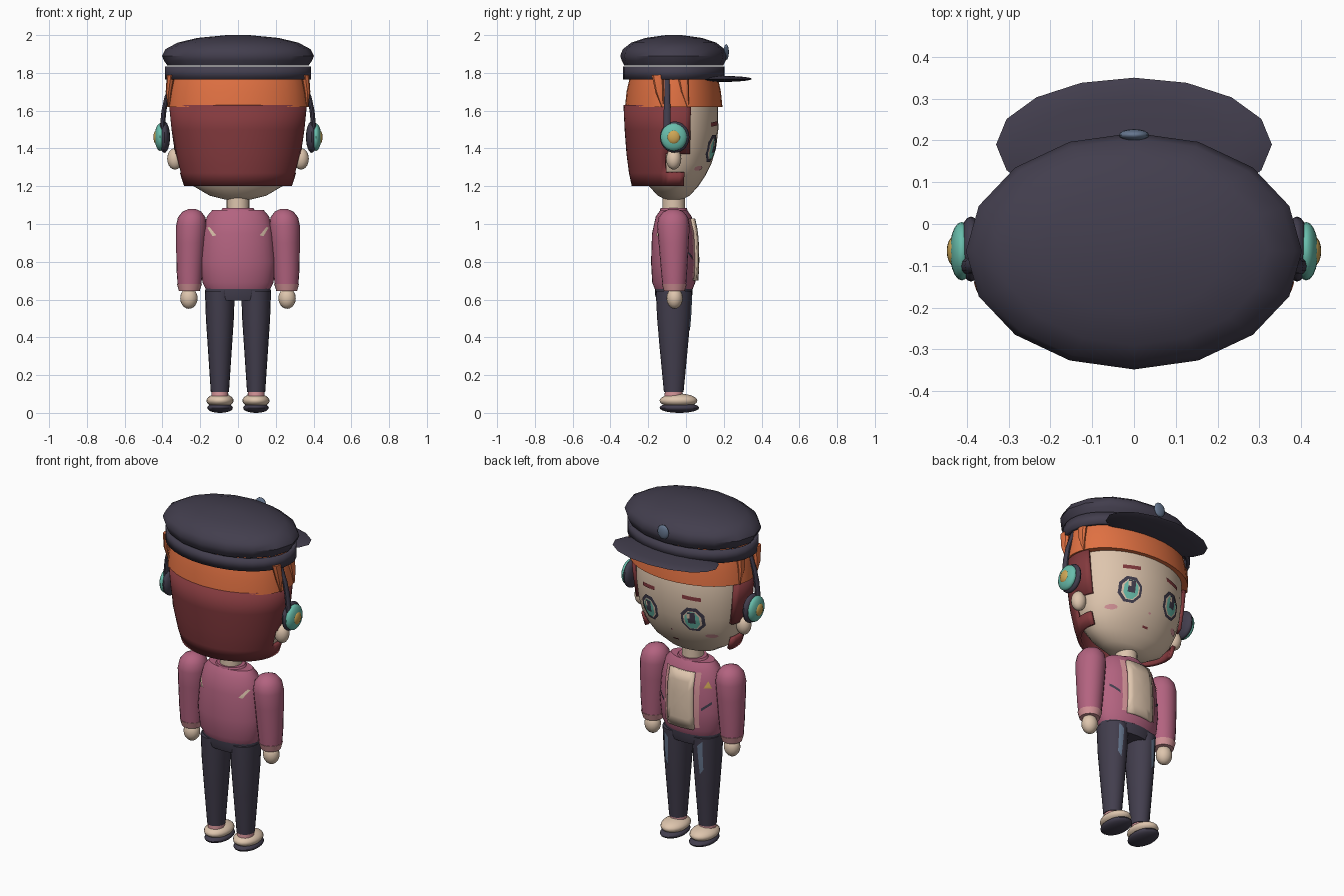
import bpy, bmesh, math
from mathutils import Vector

if "Cube" in bpy.data.objects:
    bpy.data.objects.remove(bpy.data.objects["Cube"], do_unlink=True)


def material(name, r, g, b):
    m = bpy.data.materials.new(name)
    m.use_nodes = True
    m.diffuse_color = (r, g, b, 1)
    m.node_tree.nodes["Principled BSDF"].inputs["Base Color"].default_value = (r, g, b, 1)
    return m


CHARCOAL = material("charcoal", 0.055, 0.048, 0.075)
ORANGE = material("orange", 0.75, 0.165, 0.055)
DARK_RED = material("dark red", 0.23, 0.042, 0.048)
PINK = material("rose pink", 0.45, 0.125, 0.215)
SKIN = material("cream skin", 0.73, 0.56, 0.42)
BLUSH = material("light pink", 0.65, 0.29, 0.31)
TEAL = material("teal", 0.14, 0.51, 0.41)
GOLD = material("gold", 0.62, 0.38, 0.09)
SLATE = material("slate blue", 0.13, 0.18, 0.27)
CY = -0.065  # depth of the body axis


def finish(bm, name, mat, thick=0, angle=40):
    me = bpy.data.meshes.new(name)
    bm.to_mesh(me)
    bm.free()
    me.materials.append(mat)
    me.shade_smooth()
    me.set_sharp_from_angle(angle=math.radians(angle))
    ob = bpy.data.objects.new(name, me)
    bpy.context.collection.objects.link(ob)
    if thick:
        mod = ob.modifiers.new("Thickness", "SOLIDIFY")
        mod.thickness = thick
        mod.offset = -1
    return ob


def loft(name, rings, mat, seg=20, arc=None, caps=True, thick=0, drop=None):
    """Skin elliptical rings (z, cx, cy, rx, ry), low to high; arc gives an open shell."""
    bm = bmesh.new()
    a0, a1 = arc or (0, 360)
    n = seg + 1 if arc else seg
    rows = []
    for z, cx, cy, rx, ry in rings:
        row = []
        for i in range(n):
            a = math.radians(a0 + (a1 - a0) * i / seg)
            row.append(bm.verts.new((cx + rx * math.cos(a), cy + ry * math.sin(a), z)))
        rows.append(row)
    for lo, hi in zip(rows, rows[1:]):
        for i in range(seg):
            j = (i + 1) % n
            bm.faces.new((lo[i], lo[j], hi[j], hi[i]))
    if caps and not arc:
        bm.faces.new(rows[0][::-1])
        bm.faces.new(rows[-1])
    if drop:
        gone = [f for f in bm.faces if drop(f.calc_center_median())]
        bmesh.ops.delete(bm, geom=gone, context="FACES")
    return finish(bm, name, mat, thick)


def column(name, rows, mat, **kw):
    """Loft on the body axis from (z, rx, ry) rows."""
    return loft(name, [(z, 0, CY, rx, ry) for z, rx, ry in rows], mat, **kw)


def ball(name, loc, rad, mat, seg=20, rows=12):
    bm = bmesh.new()
    bmesh.ops.create_uvsphere(bm, u_segments=seg, v_segments=rows, radius=1)
    for v in bm.verts:
        v.co = Vector(loc) + Vector(c * r for c, r in zip(v.co, rad))
    return finish(bm, name, mat)


def depth(rows, x, z):
    """Half depth at (x, z) of a column built from the given rows."""
    z = min(max(z, rows[0][0]), rows[-1][0])
    for (z0, x0, y0), (z1, x1, y1) in zip(rows, rows[1:]):
        if z <= z1:
            t = (z - z0) / (z1 - z0)
            rx, ry = x0 + (x1 - x0) * t, y0 + (y1 - y0) * t
            return ry * math.sqrt(max(0, 1 - (x / rx) ** 2))


def plate(name, pts, rows, mat, off=0.004, side=1, cx=0, cy=CY, thick=0):
    """Polygon of (x, z) points wrapped on the face (side 1) or back (side -1) of a column."""
    outline = []
    for (xa, za), (xb, zb) in zip(pts, pts[1:] + pts[:1]):
        outline += [(xa + (xb - xa) * k / 4, za + (zb - za) * k / 4) for k in range(4)]
    mx = sum(p[0] for p in outline) / len(outline)
    mz = sum(p[1] for p in outline) / len(outline)
    bm = bmesh.new()

    def vert(x, z):
        return bm.verts.new((x, cy + side * (depth(rows, x - cx, z) + off), z))
    loops = [[vert(mx + (x - mx) * s, mz + (z - mz) * s) for x, z in outline] for s in (1, 0.66, 0.33)]
    mid, n = vert(mx, mz), len(outline)
    for i in range(n):
        j = (i + 1) % n
        for a, b in zip(loops, loops[1:]):
            bm.faces.new((a[i], a[j], b[j], b[i]))
        bm.faces.new((loops[-1][i], loops[-1][j], mid))
    bm.normal_update()
    for f in bm.faces:
        if f.normal.y * side < 0:
            f.normal_flip()
    return finish(bm, name, mat, thick)


def oval(x, z, rx, rz, n=8):
    return [(x + rx * math.cos(math.tau * (i + .5) / n), z + rz * math.sin(math.tau * (i + .5) / n))
            for i in range(n)]


def box(x, z, w, h, skew=0):
    return [(x - w, z - h - skew), (x + w, z - h + skew), (x + w, z + h + skew), (x - w, z + h - skew)]


# Head, neck and trunk
HEAD = [(1.13, .07, .045), (1.15, .15, .085), (1.2, .235, .13), (1.26, .28, .17), (1.32, .305, .2),
        (1.4, .322, .224), (1.5, .333, .236), (1.62, .335, .235), (1.75, .31, .2)]
TORSO = [(.655, .17, .1), (.69, .188, .114), (.8, .2, .12), (.95, .187, .115), (1.04, .165, .095), (1.075, .135, .07)]
column("head", HEAD, SKIN, seg=32)
column("neck", [(1.05, .06, .06), (1.15, .06, .06)], SKIN)
column("jacket", TORSO, PINK, seg=32)
column("collar", [(1.06, .1, .075), (1.085, .08, .07)], PINK)
column("hips", [(.595, .172, .09), (.63, .176, .1), (.675, .17, .1)], CHARCOAL, seg=24)
plate("shirt_front", [(-.085, .7), (.085, .7), (.08, 1.03), (-.08, 1.03)], TORSO, SKIN, .016, thick=.03)

# Hair: back shell with a notch for the ears, and the cap of hair under the hat
column("back_hair", [(1.2, .285, .222), (1.27, .308, .237), (1.37, .333, .25), (1.5, .352, .26), (1.63, .365, .266)],
       DARK_RED, seg=36, arc=(160, 380), thick=.02,
       drop=lambda c: (1.27 < c.z < 1.37 and c.y > -.1) or (c.z < 1.27 and c.y > -.01))
column("hair_cap", [(1.62, .375, .258), (1.7, .368, .25), (1.78, .352, .232), (1.835, .335, .215)], ORANGE, seg=32)

# Cap
column("hat_band", [(1.765, .387, .268), (1.835, .387, .268)], CHARCOAL, seg=32, caps=False, thick=.02)
column("hat_crown", [(1.84, .375, .262), (1.865, .392, .275), (1.89, .402, .283), (1.925, .385, .27),
                     (1.96, .32, .225), (1.985, .215, .15), (2.0, .06, .042)], CHARCOAL, seg=16)
ball("hat_visor", (0, .19, 1.768), (.33, .16, .016), CHARCOAL, 16, 8)
ball("hat_badge", (0, .213, 1.91), (.036, .014, .042), SLATE, 16, 8)

# Small face marks
plate("nose", oval(0, 1.305, .008, .006), HEAD, BLUSH)
plate("mouth", box(0, 1.235, .018, .005), HEAD, DARK_RED)

for s, side in ((1, "left_"), (-1, "right_")):
    # Eye, brow and blush
    x = s * .14
    plate(side + "eye_outline", oval(x, 1.4, .068, .078), HEAD, CHARCOAL, .004)
    plate(side + "eye_white", oval(x, 1.397, .052, .06), HEAD, SKIN, .007)
    plate(side + "iris", oval(x, 1.397, .042, .057), HEAD, TEAL, .010)
    plate(side + "pupil", box(x, 1.413, .02, .034), HEAD, CHARCOAL, .013)
    plate(side + "eye_glint", box(x + .014, 1.425, .008, .014), HEAD, SKIN, .016)
    plate(side + "brow", box(x, 1.53, .05, .011, -s * .004), HEAD, DARK_RED)
    plate(side + "blush", oval(s * .215, 1.295, .03, .014), HEAD, BLUSH)
    ball(side + "ear", (s * .333, CY, 1.345), (.042, .04, .057), SKIN, 16, 10)

    # Hair tufts beside the temples
    for k, (tx, ty) in enumerate(((.355, -.15), (.347, -.015))):
        loft(side + "tuft_%d" % (k + 1), [(1.62, s * (tx + .012), ty + .025, .004, .004),
             (1.7, s * (tx + .012), ty + .01, .016, .022), (1.79, s * tx, ty, .022, .032)], ORANGE, seg=8)

    # Headphones
    ball(side + "ear_cushion", (s * .39, CY + .005, 1.46), (.03, .078, .083), CHARCOAL)
    ball(side + "ear_cup", (s * .412, CY, 1.46), (.029, .07, .073), TEAL)
    ball(side + "cup_centre", (s * .43, CY, 1.46), (.018, .036, .038), GOLD, 16, 10)
    loft(side + "headband", [(1.5, s * .402, -.1, .013, .019), (1.6, s * .392, -.1, .013, .019),
         (1.67, s * .378, -.1, .012, .016), (1.78, s * .34, -.1, .012, .014)], CHARCOAL, seg=10)

    # Arm
    loft(side + "sleeve", [(.67, s * .257, -.062, .062, .062), (.75, s * .256, -.063, .069, .069),
         (.9, s * .251, -.065, .077, .08), (.99, s * .247, -.067, .081, .086), (1.035, s * .245, -.067, .073, .078),
         (1.065, s * .244, -.067, .05, .054), (1.08, s * .243, -.067, .018, .02)], PINK)
    loft(side + "cuff", [(.645, s * .258, -.062, .055, .055), (.682, s * .257, -.062, .066, .066)], BLUSH)
    ball(side + "hand", (s * .26, -.06, .607), (.046, .043, .056), SKIN, 16, 10)

    # Leg with a pale stripe on the thigh
    leg = [(.11, .048, .052), (.35, .064, .075), (.5, .074, .088), (.645, .079, .095)]
    loft(side + "trouser_leg", [(z, s * .096, CY, rx, ry) for z, rx, ry in leg], CHARCOAL)
    plate(side + "thigh_stripe", [(s * .105, .43), (s * .125, .46), (s * .125, .63), (s * .095, .6)],
          leg, SLATE, cx=s * .096)

    # Foot
    loft(side + "sock", [(.08, s * .096, CY, .046, .05), (.122, s * .096, CY, .043, .046)], BLUSH)
    ball(side + "shoe", (s * .095, -.04, .065), (.072, .1, .037), SKIN)
    ball(side + "sole", (s * .095, -.035, .027), (.068, .105, .027), CHARCOAL)

    # Jacket trim
    plate(side + "lapel", box(s * .098, .87, .013, .16), TORSO, BLUSH, .005)
    plate(side + "back_slash", [(s * .115, .94), (s * .135, .935), (s * .162, .98), (s * .152, .985)],
          TORSO, SKIN, .004, -1)

# Chest badge and pocket slits
plate("chest_badge", [(-.165, .945), (-.13, .945), (-.147, .985)], TORSO, GOLD)
for s, side in ((1, "left_"), (-1, "right_")):
    plate(side + "pocket", box(s * .145, .84, .024, .008, s * .02), TORSO, CHARCOAL)
